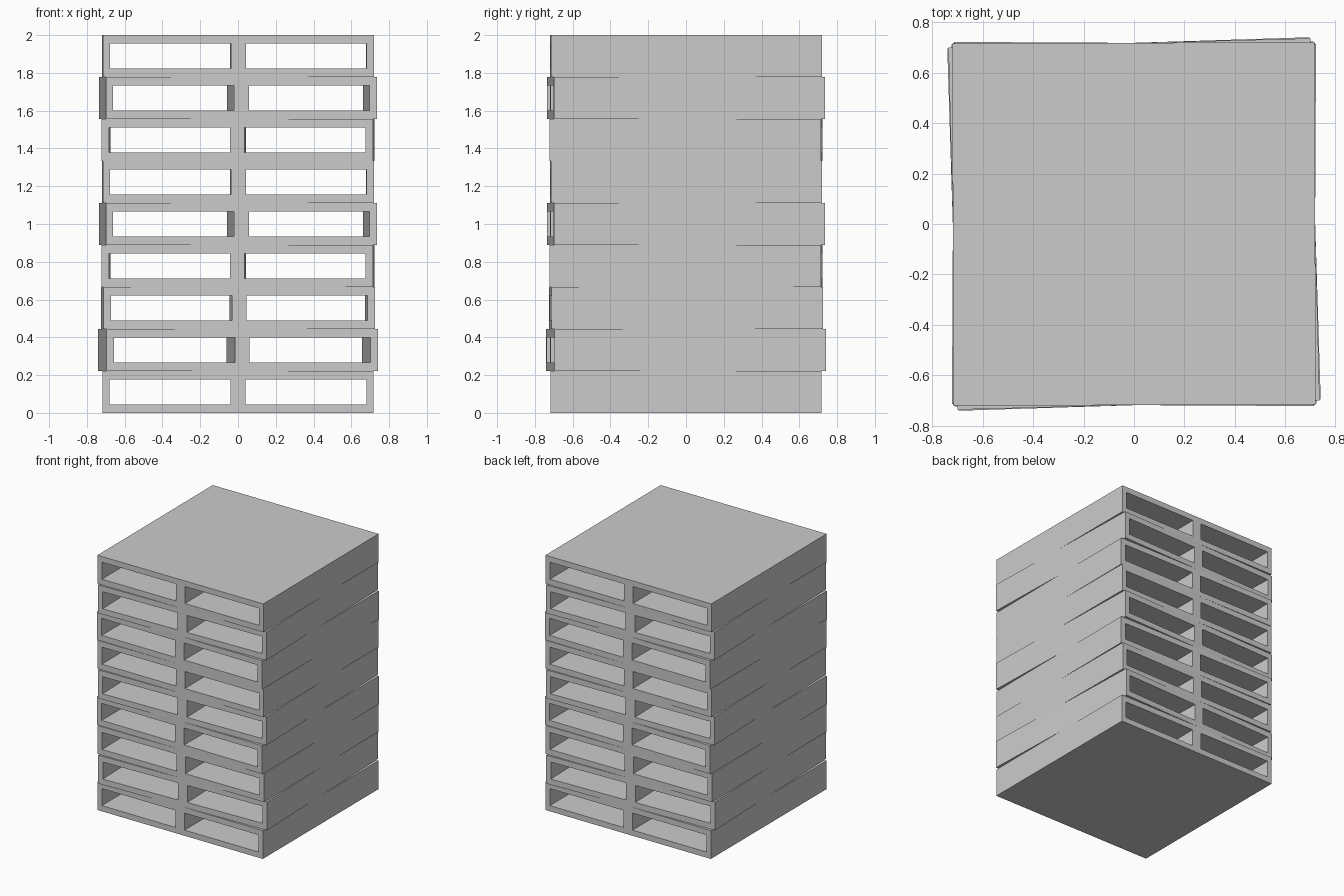
import bpy, bmesh
from math import radians

if "Cube" in bpy.data.objects:
    bpy.data.objects.remove(bpy.data.objects["Cube"])

COUNT = 9
H = 2 / COUNT          # height of one pallet
HALF = 0.718           # half of its square footprint
XS = [-HALF, -0.679, -0.039, 0.039, 0.679, HALF]
ZS = [0, H * 0.2, H * 0.8, H]
TURNS = [0, 1.8, 0.5, -0.3, 1.45, 0.2, -0.3, 1.45, 0.2]   # degrees about z


def pallet_mesh():
    # Front section with two fork openings, extruded to the back
    bm = bmesh.new()
    grid = [[bm.verts.new((x, -HALF, z)) for x in XS] for z in ZS]
    for r in range(3):
        for c in range(5):
            if r == 1 and c in (1, 3):
                continue
            bm.faces.new((grid[r][c], grid[r][c + 1],
                          grid[r + 1][c + 1], grid[r + 1][c]))
    res = bmesh.ops.extrude_face_region(bm, geom=bm.faces[:])
    moved = [g for g in res["geom"] if isinstance(g, bmesh.types.BMVert)]
    bmesh.ops.translate(bm, verts=moved, vec=(0, 2 * HALF, 0))
    bmesh.ops.recalc_face_normals(bm, faces=bm.faces[:])
    mesh = bpy.data.meshes.new("pallet")
    bm.to_mesh(mesh)
    bm.free()
    return mesh


# Stack of slightly twisted pallets
mesh = pallet_mesh()
for i, turn in enumerate(TURNS):
    ob = bpy.data.objects.new(f"pallet_{i + 1}", mesh)
    ob.location.z = i * H
    ob.rotation_euler.z = radians(turn)
    bpy.context.collection.objects.link(ob)
